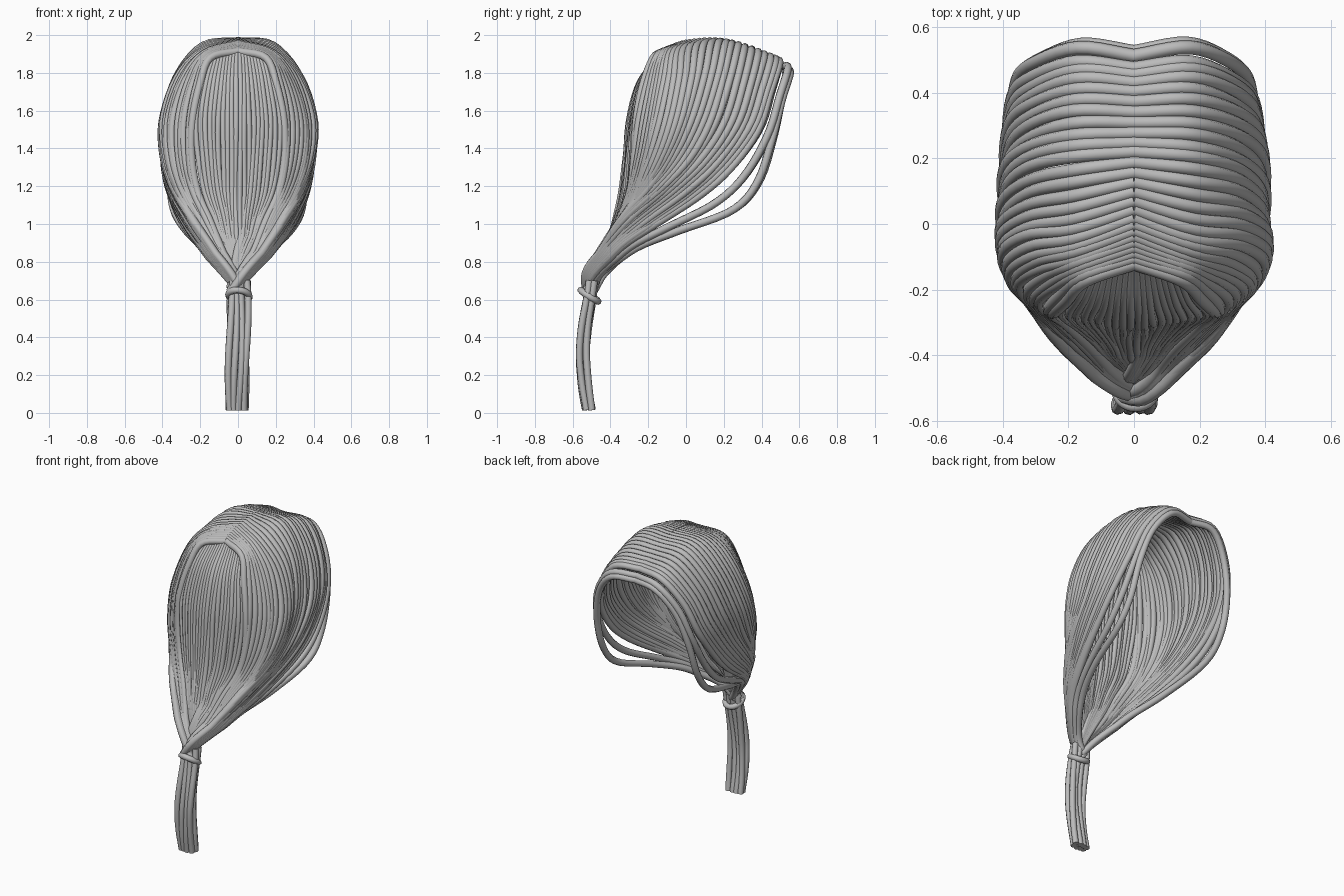
import bpy, math, random
from mathutils import Vector

if "Cube" in bpy.data.objects:
    bpy.data.objects.remove(bpy.data.objects["Cube"])

random.seed(4)
gray = bpy.data.materials.new("hair gray")
gray.diffuse_color = (0.5, 0.5, 0.5, 1)
gray.use_nodes = True
gray.node_tree.nodes["Principled BSDF"].inputs["Base Color"].default_value = gray.diffuse_color


def spline(pts, u):
    """Catmull-Rom through points, u in 0..1."""
    n = len(pts) - 1
    f = min(max(u, 0), 1) * n
    i = min(int(f), n - 1)
    t = f - i
    b, c = pts[i], pts[i + 1]
    a = pts[i - 1] if i > 0 else b * 2 - c
    d = pts[i + 2] if i + 2 <= n else c * 2 - b
    return 0.5 * (2 * b + (c - a) * t + (2 * a - 5 * b + 4 * c - d) * t * t
                  + (3 * b - a - 3 * c + d) * t ** 3)


def tubes(name, paths, radius, cyclic=False):
    """Round smooth tubes along paths, as one mesh."""
    cu = bpy.data.curves.new(name, 'CURVE')
    cu.dimensions = '3D'
    cu.bevel_depth = radius
    cu.bevel_resolution = 2
    cu.use_fill_caps = True
    for path in paths:
        sp = cu.splines.new('POLY')
        sp.points.add(len(path) - 1)
        sp.use_cyclic_u = cyclic
        sp.use_smooth = True
        for p, co in zip(sp.points, path):
            p.co = (*co, 1)
    cu.materials.append(gray)
    ob = bpy.data.objects.new(name, cu)
    bpy.context.collection.objects.link(ob)
    bpy.ops.object.select_all(action='DESELECT')
    ob.select_set(True)
    bpy.context.view_layer.objects.active = ob
    bpy.ops.object.convert(target='MESH')
    bpy.ops.object.shade_smooth_by_angle(angle=math.radians(50))
    return ob


def V(*rows):
    return [Vector(r) for r in rows]


# Guide strands, parting to tie, from the face opening to the crown
face = V((-.002, .525, 1.81), (.16, .55, 1.80), (.28, .51, 1.66), (.34, .46, 1.45), (.35, .38, 1.22),
         (.335, .24, 1.07), (.27, -.05, .96), (.18, -.27, .87), (.09, -.42, .75), (.035, -.49, .64))
temple = V((-.002, .475, 1.865), (.17, .495, 1.85), (.30, .45, 1.70), (.365, .385, 1.50), (.38, .24, 1.30),
           (.35, .07, 1.15), (.28, -.16, 1.0), (.195, -.34, .88), (.09, -.46, .74), (.03, -.505, .64))
side = V((-.002, .22, 1.96), (.18, .205, 1.945), (.32, .17, 1.78), (.392, .10, 1.55), (.39, 0, 1.36),
         (.35, -.14, 1.20), (.25, -.325, 1.03), (.155, -.43, .89), (.07, -.505, .76), (.018, -.525, .64))
rear = V((-.002, .02, 1.96), (.18, -.045, 1.91), (.31, -.065, 1.77), (.385, -.11, 1.55), (.375, -.17, 1.35),
         (.315, -.24, 1.18), (.23, -.33, 1.03), (.145, -.41, .89), (.065, -.49, .76), (.015, -.52, .64))
crown = V((-.002, -.12, 1.915), (.15, -.17, 1.88), (.205, -.225, 1.74), (.24, -.265, 1.55), (.24, -.28, 1.35),
          (.21, -.30, 1.17), (.15, -.355, 1.02), (.10, -.41, .89), (.05, -.475, .77), (.01, -.51, .64))
# Guides for the back panel, from its outer edge to the centre
back_out = V((.15, -.15, 1.87), (.185, -.22, 1.75), (.22, -.265, 1.55), (.21, -.285, 1.35),
             (.18, -.305, 1.17), (.12, -.355, 1.02), (.08, -.405, .89), (.02, -.49, .66))
back_mid = V((.008, -.13, 1.90), (.012, -.245, 1.75), (.012, -.30, 1.55), (.012, -.32, 1.35),
             (.012, -.34, 1.17), (.01, -.375, 1.02), (.01, -.415, .89), (.008, -.49, .66))


def strand(guides, g, s, steps, wobble):
    """One strand at position g across the guides, on side s (+1 or -1)."""
    phase = random.uniform(0, 6.28)
    path = []
    for k in range(steps + 1):
        u = k / steps
        p = spline([spline(gd, u) for gd in guides], g)
        w = wobble * math.sin(math.pi * u) * math.sin(phase + 9 * u)
        p += Vector((w, w, w * .5))
        # the right lock crosses over the left one above the tie
        cross = max(0, (u - .82) / .18)
        p.x *= s
        if s > 0:
            p.x -= .055 * cross
            p.y -= .02 * math.sin(math.pi * cross)
        else:
            p.x += .04 * cross
        path.append(p)
    return path


# Main hair: positions across the five guides; two loose face strands first
guides = [face, temple, side, rear, crown]
positions = ([0, .5] + [1 + i / 9 for i in range(9)] + [2 + i / 7 for i in range(7)]
             + [3 + i / 8 for i in range(9)])
for label, s in (("right", 1), ("left", -1)):
    tubes(label + "_hair", [strand(guides, g / 4, s, 44, .006) for g in positions], .021)
    tubes(label + "_back_hair", [strand([back_out, back_mid], i / 9, s, 36, .004)
                                 for i in range(10)], .0155)

# Ponytail hanging below the tie
centre = V((0, -.50, .70), (0, -.512, .60), (0, -.535, .45), (0, -.545, .30), (0, -.535, .15), (0, -.515, .015))
tail = []
for ix in range(4):
    for iy in range(2):
        ox, oy = (ix - 1.5) * .028, (iy - .5) * .032
        ph = random.uniform(0, 6.28)
        tail.append([spline(centre, k / 24)
                     + Vector((ox * (.9 + .2 * math.sin(math.pi * k / 24)) + .006 * math.sin(ph + k / 4)
                               + .008 - .014 * k / 24,
                               oy + .004 * math.cos(ph + k / 4), 0)) for k in range(25)])
tubes("ponytail", tail, .0185)

# Tilted strand wrapped around the ponytail
ring = []
for k in range(28):
    a = 2 * math.pi * k / 28
    x, y = .055 * math.cos(a), .046 * math.sin(a)
    ring.append(Vector((x + .005, -.511 + y, .62 - y * .65 - x * .1)))
tubes("hair_tie", [ring], .018, True)
